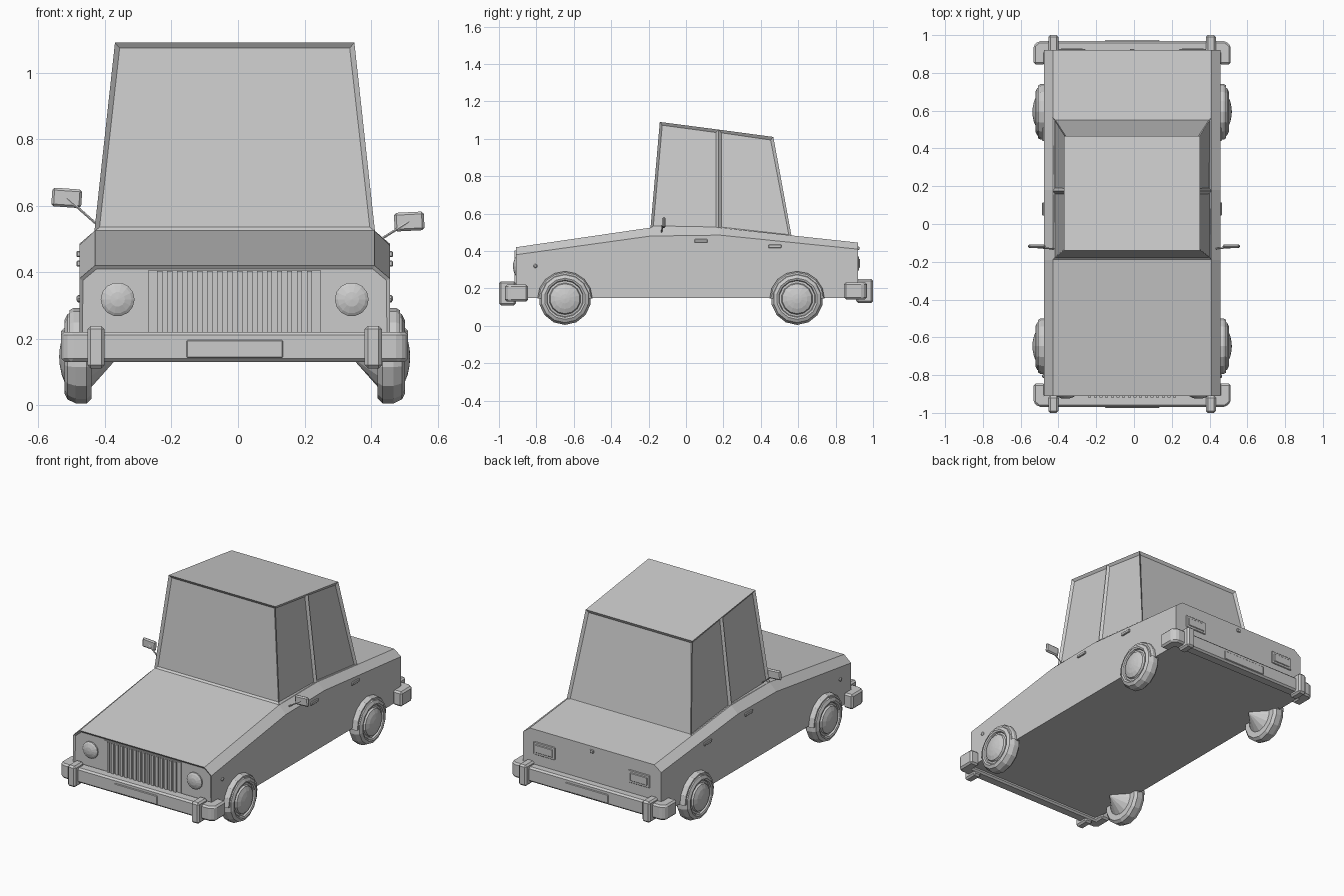
import bpy, bmesh
from math import pi, cos, sin
from mathutils import Vector, Matrix

if "Cube" in bpy.data.objects:
    bpy.data.objects.remove(bpy.data.objects["Cube"])

CX = -0.01  # the body sits slightly left of the mirror-to-mirror centre


def finish(bm, name, smooth=False):
    bmesh.ops.remove_doubles(bm, verts=bm.verts, dist=1e-5)
    bmesh.ops.recalc_face_normals(bm, faces=bm.faces)
    me = bpy.data.meshes.new(name)
    bm.to_mesh(me)
    bm.free()
    ob = bpy.data.objects.new(name, me)
    bpy.context.collection.objects.link(ob)
    return ob


def bevel(ob, width, seg=1):
    m = ob.modifiers.new("bevel", 'BEVEL')
    m.width, m.segments = width, seg
    m.limit_method, m.angle_limit = 'ANGLE', 0.5
    return ob


def box(name, lo, hi, bev=0.0):
    bm = bmesh.new()
    lo, hi = Vector(lo), Vector(hi)
    bmesh.ops.create_cube(bm, size=1, matrix=Matrix.Translation((lo + hi) / 2) @ Matrix.Diagonal((hi - lo).to_4d()))
    ob = finish(bm, name)
    return bevel(ob, bev) if bev else ob


def lathe(name, profile, n, matrix, a0=0.0, a1=2 * pi):
    # profile of (height, radius) swept around local z
    bm = bmesh.new()
    rings = []
    for i in range(n + 1):
        a = a0 + (a1 - a0) * i / n
        rings.append([bm.verts.new(matrix @ Vector((r * cos(a), r * sin(a), h))) for h, r in profile])
    for p, q in zip(rings, rings[1:]):
        for j in range(len(profile) - 1):
            bm.faces.new((p[j], q[j], q[j + 1], p[j + 1]))
    bmesh.ops.dissolve_degenerate(bm, dist=1e-6, edges=bm.edges)
    return finish(bm, name)


def prism(name, pts, z0, z1):
    bm = bmesh.new()
    f = bm.faces.new([bm.verts.new((x, y, z0)) for x, y in pts])
    r = bmesh.ops.extrude_face_region(bm, geom=[f])
    bmesh.ops.translate(bm, vec=(0, 0, z1 - z0), verts=[v for v in r['geom'] if isinstance(v, bmesh.types.BMVert)])
    return finish(bm, name)


# Body: lofted sections with chamfered shoulders (y, shoulder z, top z)
bm = bmesh.new()
secs = []
for y, sh, top in [(-0.91, 0.38, 0.42), (-0.19, 0.48, 0.525), (0.18, 0.485, 0.525), (0.92, 0.41, 0.445)]:
    half = [(0.467, 0.15), (0.467, sh), (0.42, top)]
    loop = [(x, z) for x, z in half] + [(-x, z) for x, z in reversed(half)]
    secs.append([bm.verts.new((CX + x, y, z)) for x, z in loop])
for a, b in zip(secs, secs[1:]):
    for i in range(6):
        j = (i + 1) % 6
        bm.faces.new((a[i], a[j], b[j], b[i]))
front = bm.faces.new(secs[0])
bm.faces.new(secs[-1])
bmesh.ops.recalc_face_normals(bm, faces=bm.faces)
bmesh.ops.inset_region(bm, faces=[front], thickness=0.012, depth=-0.008)
finish(bm, "body")

# Cabin: tapered block with recessed windows
bm = bmesh.new()
rows = []
for yb, zb, yt, zt in [(-0.19, 0.522, -0.14, 1.09), (0.175, 0.515, 0.175, 1.049), (0.565, 0.475, 0.467, 1.01)]:
    rows.append([bm.verts.new((CX + x, y, z)) for x, y, z in
                 [(-0.422, yb, zb), (-0.36, yt, zt), (0.36, yt, zt), (0.422, yb, zb)]])
windows = [bm.faces.new(rows[0]), bm.faces.new(rows[2])]
for a, b in zip(rows, rows[1:]):
    for i in range(4):
        j = (i + 1) % 4
        f = bm.faces.new((a[i], a[j], b[j], b[i]))
        if i in (0, 2):
            windows.append(f)
bmesh.ops.recalc_face_normals(bm, faces=bm.faces)
bmesh.ops.inset_individual(bm, faces=windows, thickness=0.021, depth=-0.012)
finish(bm, "cabin")

# Bumpers, overriders and plates at both ends
for s, dz, label in [(-1, 0.0, "front"), (1, 0.012, "rear")]:
    half = [(0.522, 0.845), (0.522, 0.945), (0.495, 0.968)]
    inner = [(0.46, 0.90), (0.46, 0.845)]
    pts = half + [(-x, y) for x, y in reversed(half)] + [(-x, y) for x, y in reversed(inner)] + inner
    bevel(prism(label + "_bumper", [(CX + x, s * y) for x, y in pts], 0.13 + dz, 0.22 + dz), 0.01)
    for m in (-1, 1):
        c = CX + m * 0.417
        y0, y1 = sorted((s * 0.91, s * 1.0))
        box(label + "_overrider", (c - 0.026, y0, 0.11 + dz), (c + 0.026, y1, 0.238 + dz), 0.01)
    y0, y1 = sorted((s * 0.96, s * 0.973))
    box(label + "_plate", (CX - 0.145, y0, 0.142 + dz), (CX + 0.145, y1, 0.195 + dz), 0.003)

# Grille frame and slats
box("grille_panel", (CX - 0.26, -0.908, 0.2), (CX + 0.26, -0.9, 0.405))
for i in range(16):
    x = CX - 0.225 + i * 0.03
    box("grille_slat", (x - 0.008, -0.918, 0.205), (x + 0.008, -0.9, 0.403))

# Parts mirrored left and right
tyre = [(0.35, 0), (0.43, 0.09), (0.43, 0.125), (0.445, 0.14), (0.478, 0.14), (0.503, 0.128), (0.512, 0.11),
        (0.508, 0.1), (0.498, 0.096), (0.5, 0.085), (0.51, 0.08), (0.52, 0.055), (0.526, 0.025), (0.528, 0)]
arch = [(0.45, 0.125), (0.45, 0.147), (0.485, 0.147), (0.497, 0.14), (0.497, 0.125), (0.45, 0.125)]
lamp = [(-0.01, 0.051), (0.008, 0.051), (0.014, 0.042), (0.021, 0.022), (0.023, 0)]
for s, side in [(-1, "left"), (1, "right")]:
    out = Matrix.Rotation(s * pi / 2, 4, 'Y')
    for y, end in [(-0.647, "front"), (0.594, "rear")]:
        place = Matrix.Translation((CX, y, 0.145)) @ out
        lathe(f"{end}_{side}_wheel", tyre, 14, place)
        # local x points down for the right side and up for the left
        a = pi / 2 if s > 0 else -pi / 2
        lathe(f"{end}_{side}_arch", arch, 8, place, a, a + pi)
    lathe(side + "_headlight", lamp, 14,
          Matrix.Translation((CX + s * 0.352, -0.902, 0.318)) @ Matrix.Rotation(pi / 2, 4, 'X'))
    # side marker, door handles
    lathe(side + "_marker", [(0, 0.011), (0.006, 0.011), (0.011, 0.005), (0.011, 0)], 8,
          Matrix.Translation((CX + s * 0.465, -0.805, 0.32)) @ out)
    for y, z in [(0.08, 0.455), (0.475, 0.438)]:
        x0, x1 = sorted((CX + s * 0.46, CX + s * 0.476))
        z -= 0.012 if y > 0.2 else 0
        box(side + "_door_handle", (x0, y - 0.035, z - 0.01), (x1, y + 0.035, z + 0.008), 0.003)
    # tail light: rim with a lens inside
    c = CX + s * 0.32
    box(side + "_tail_rim", (c - 0.072, 0.91, 0.295), (c + 0.072, 0.926, 0.372), 0.003)
    box(side + "_tail_lens", (c - 0.058, 0.91, 0.309), (c + 0.058, 0.93, 0.358), 0.003)

# Wing mirrors: shell plus a thin stalk
for name, x, z, foot, tilt in [("left_mirror", -0.515, 0.623, (-0.447, -0.13, 0.563), 0.07),
                               ("right_mirror", 0.515, 0.552, (0.435, -0.13, 0.502), -0.05)]:
    ob = box(name, (-0.045, -0.009, -0.028), (0.045, 0.009, 0.028), 0.007)
    ob.location = (x, -0.118, z)
    ob.rotation_euler = (0, tilt, 0)
    a, b = Vector(foot), Vector((x, -0.124, z))
    d = b - a
    lathe(name + "_stalk", [(-0.03, 0.004), (d.length, 0.004), (d.length, 0)], 6,
          Matrix.Translation(a) @ d.to_track_quat('Z', 'Y').to_matrix().to_4x4())

# Boot lock
box("boot_lock", (CX - 0.012, 0.915, 0.405), (CX + 0.012, 0.927, 0.425), 0.003)
